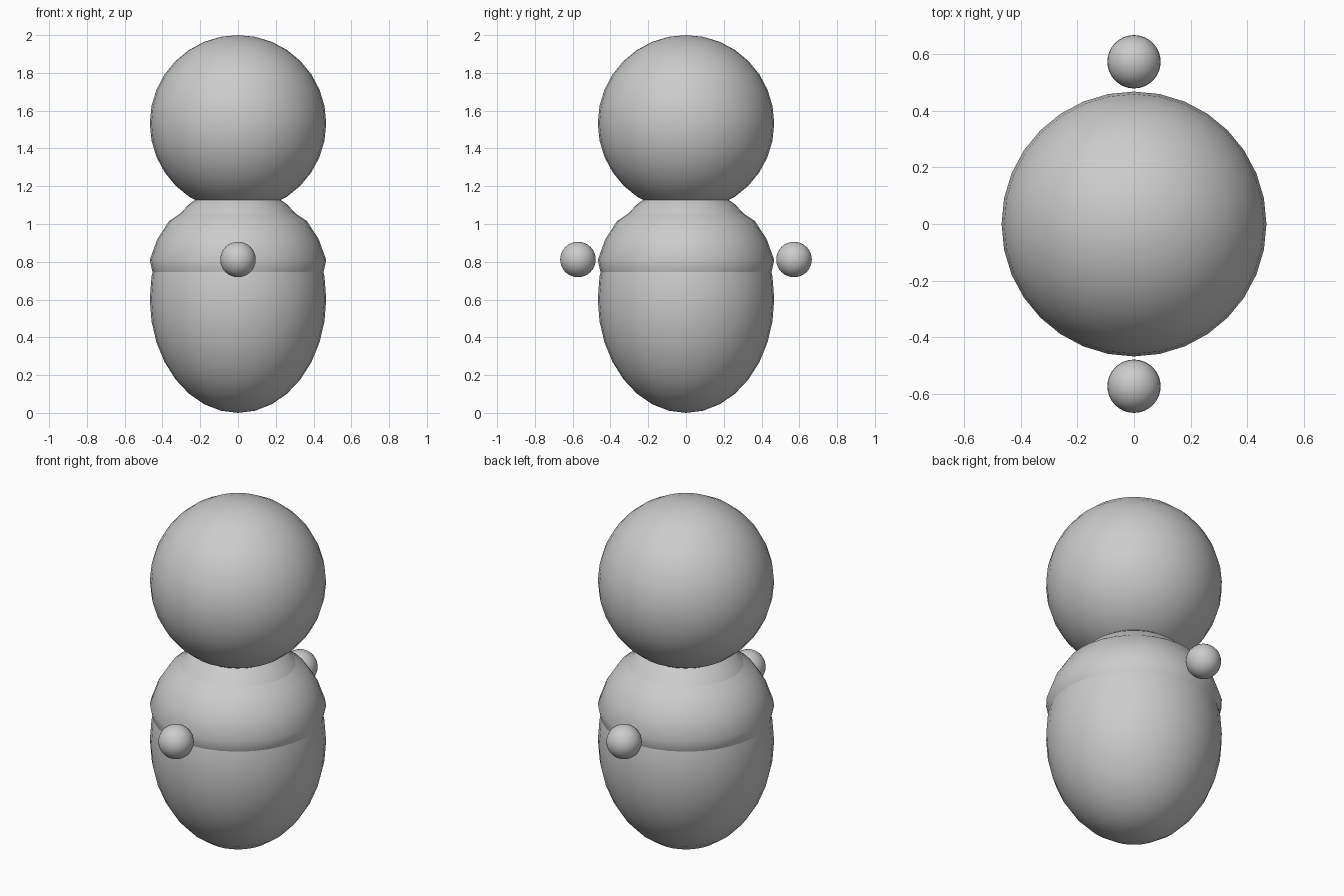
import bpy
import bmesh
import math
from mathutils import Matrix

if "Cube" in bpy.data.objects:
    bpy.data.objects.remove(bpy.data.objects["Cube"])

RADIUS = 0.467


def ellipsoid(name, centre, scale):
    bpy.ops.mesh.primitive_uv_sphere_add(segments=32, ring_count=16, radius=1, location=centre)
    obj = bpy.context.object
    obj.name = name
    obj.data.transform(Matrix.Diagonal((*scale, 1)))
    bpy.ops.object.shade_smooth()
    return obj


def lathe(name, profile, steps=32):
    bm = bmesh.new()
    verts = [bm.verts.new((r, 0, z)) for r, z in profile]
    edges = [bm.edges.new(pair) for pair in zip(verts, verts[1:])]
    bmesh.ops.spin(bm, geom=verts + edges, cent=(0, 0, 0), axis=(0, 0, 1),
                   angle=math.tau, steps=steps, use_duplicate=False)
    bmesh.ops.remove_doubles(bm, verts=bm.verts, dist=1e-4)
    bmesh.ops.recalc_face_normals(bm, faces=bm.faces)
    mesh = bpy.data.meshes.new(name)
    bm.to_mesh(mesh)
    bm.free()
    mesh.shade_smooth()
    obj = bpy.data.objects.new(name, mesh)
    bpy.context.collection.objects.link(obj)
    return obj


# Round head
ellipsoid("head", (0, 0, 2 - RADIUS), (RADIUS, RADIUS, RADIUS))

# Egg-shaped lower body
ellipsoid("body", (0, 0, 0.603), (RADIUS, RADIUS, 0.603))

# Shoulder dome that tucks into the body below and the head above
lathe("shoulders", [(0, 1.16), (0.21, 1.12), (0.365, 1.015), (0.427, 0.92),
                    (RADIUS, 0.81), (0.454, 0.75), (0.43, 0.68), (0, 0.6)])

# Floating hands, one on each side
for side, label in ((-1, "front"), (1, "back")):
    ellipsoid(label + "_hand", (0, side * 0.572, 0.812), (0.094, 0.094, 0.094))
